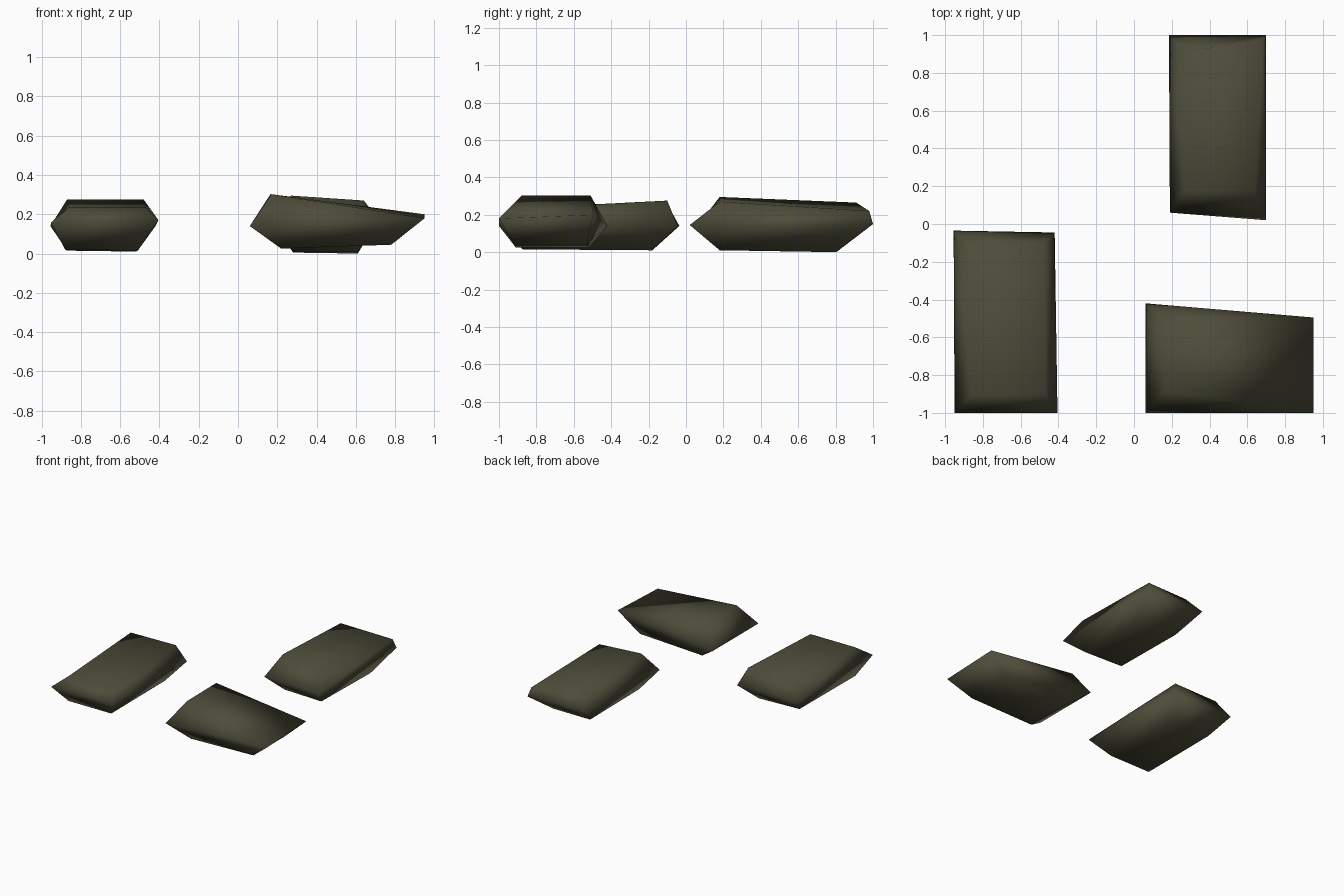
import bpy, bmesh

if "Cube" in bpy.data.objects:
    bpy.data.objects.remove(bpy.data.objects["Cube"])

stone = bpy.data.materials.new("dark olive stone")
stone.diffuse_color = (0.075, 0.074, 0.043, 1)
stone.use_nodes = True
stone.node_tree.nodes["Principled BSDF"].inputs["Base Color"].default_value = stone.diffuse_color


def rock(name, *rings):
    """Loft three four-cornered rings (bottom, waist, top) into a closed rock.
    Corner order: front left, front right, back right, back left."""
    bm = bmesh.new()
    loops = [[bm.verts.new(p) for p in ring] for ring in rings]
    for low, high in zip(loops, loops[1:]):
        for i in range(4):
            j = (i + 1) % 4
            bm.faces.new((low[i], low[j], high[j], high[i]))
    bm.faces.new(loops[0][::-1])
    bm.faces.new(loops[-1])
    bmesh.ops.remove_doubles(bm, verts=bm.verts, dist=0.001)
    bmesh.ops.recalc_face_normals(bm, faces=bm.faces)
    for f in bm.faces:
        f.smooth = True
    me = bpy.data.meshes.new(name)
    bm.to_mesh(me)
    bm.free()
    me.materials.append(stone)
    ob = bpy.data.objects.new(name, me)
    bpy.context.collection.objects.link(ob)
    return ob


# Long rock on the left, top sloping down to the front
rock("left_rock",
     [(-.88, -.88, .02), (-.51, -.87, .015), (-.52, -.18, .01), (-.87, -.19, .015)],
     [(-.95, -1, .16), (-.405, -1, .17), (-.42, -.045, .14), (-.955, -.035, .14)],
     [(-.86, -.90, .235), (-.47, -.90, .235), (-.48, -.10, .275), (-.87, -.11, .275)])

# Long rock at the back right, top sloping to the back right corner
rock("back_rock",
     [(.28, .19, .012), (.61, .18, .01), (.61, .80, 0), (.28, .81, .005)],
     [(.19, .06, .14), (.70, .02, .145), (.70, 1, .15), (.185, 1, .15)],
     [(.27, .18, .295), (.64, .18, .27), (.68, .98, .22), (.27, .91, .265)])

# Wedge rock at the front right, top runs straight down to the right edge
tip = [(.95, -1, .18), (.95, -.495, .20)]
rock("front_rock",
     [(.22, -.91, .025), (.78, -.92, .045), (.78, -.53, .045), (.22, -.52, .025)],
     [(.06, -1, .14), *tip, (.06, -.42, .14)],
     [(.17, -.88, .302), *tip, (.165, -.51, .302)])
